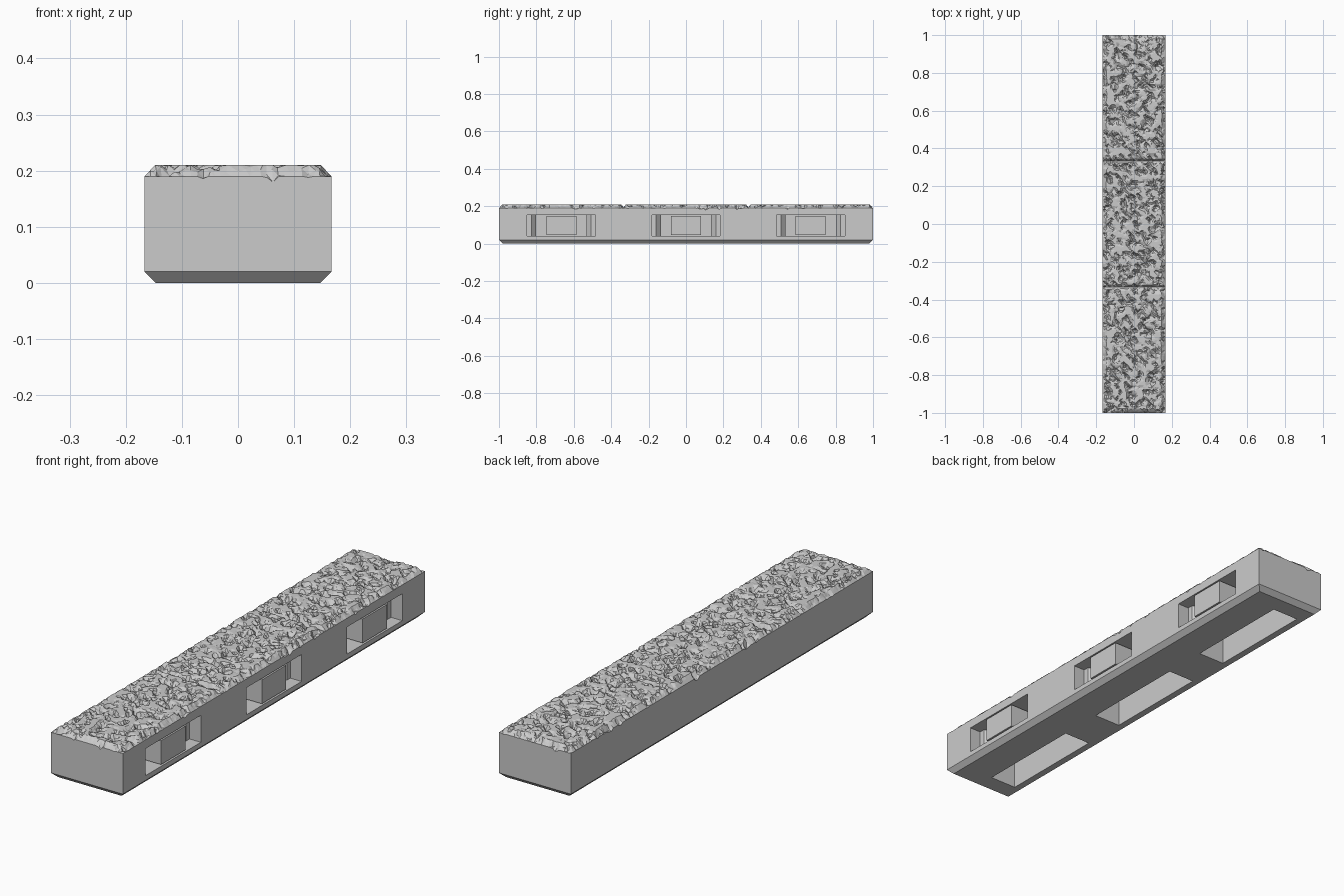
import bpy, bmesh, random
from mathutils import Vector, noise

random.seed(4)
cube = bpy.data.objects.get("Cube")
if cube:
    bpy.data.objects.remove(cube)

stone = bpy.data.materials.new("stone_grey")
stone.use_nodes = True
grey = (0.6, 0.6, 0.6, 1)
stone.diffuse_color = grey
stone.node_tree.nodes["Principled BSDF"].inputs["Base Color"].default_value = grey

HALF_W, HALF_L = 1 / 6, 1.0
TOP, RIM, CHAMFER = 0.21, 0.19, 0.02
TILE = 2 / 3
CENTRES = (-TILE, 0, TILE)


def make_object(name, bm):
    bmesh.ops.recalc_face_normals(bm, faces=bm.faces)
    mesh = bpy.data.meshes.new(name)
    bm.to_mesh(mesh)
    bm.free()
    mesh.materials.append(stone)
    ob = bpy.data.objects.new(name, mesh)
    bpy.context.collection.objects.link(ob)
    return ob


def add_prism(bm, outline, z0, z1):
    face = bm.faces.new([bm.verts.new((x, y, z0)) for x, y in outline])
    top = bmesh.ops.extrude_face_region(bm, geom=[face])["geom"]
    for v in top:
        if isinstance(v, bmesh.types.BMVert):
            v.co.z = z1


def rectangle(x0, x1, y0, y1):
    return [(x0, y0), (x1, y0), (x1, y1), (x0, y1)]


def rock_height(x, y):
    # Bevelled rim and tile joints, broken by chipped crevices
    edge = min(HALF_W - abs(x), HALF_L - abs(y))
    joint = abs(abs(y) - TILE / 2)
    z = RIM + (TOP - RIM) * min(edge / 0.019, joint / 0.014 + 0.15, 1)
    p = Vector((x, y, 0))
    streak = Vector(((x + y) * 42, (x - y) * 16, 3))
    dip = noise.noise(p * 27) * 0.022 + noise.noise(streak) * 0.024
    dip += random.uniform(-0.004, 0.006)
    if edge < 0.005:
        dip = (dip - 0.012) * 0.9
    return z - min(max(dip, 0), 0.025)


# Rough stone top, dressed sides and chamfered foot in one closed block
bm = bmesh.new()
NX, NY = 32, 192
bmesh.ops.create_grid(bm, x_segments=NX, y_segments=NY, size=1)
for v in bm.verts:
    v.co.x *= HALF_W
    v.co.y *= HALF_L
    if not v.is_boundary:
        v.co.x += random.uniform(-0.003, 0.003)
        if abs(abs(v.co.y) - TILE / 2) > 0.004:
            v.co.y += random.uniform(-0.003, 0.003)
    v.co.z = rock_height(v.co.x, v.co.y)
bmesh.ops.triangulate(bm, faces=bm.faces[:], quad_method='SHORT_EDGE')
ring = [e for e in bm.edges if e.is_boundary]
for z, inset in ((CHAMFER, 0), (0, CHAMFER)):
    geom = bmesh.ops.extrude_edge_only(bm, edges=ring)["geom"]
    ring = [g for g in geom if isinstance(g, bmesh.types.BMEdge)]
    for v in {v for e in ring for v in e.verts}:
        v.co.z = z
        v.co.x *= (HALF_W - inset) / HALF_W
        v.co.y *= (HALF_L - inset) / HALF_L
bmesh.ops.contextual_create(bm, geom=ring)
base = make_object("stone_base", bm)

# Stepped connector slots in the side, and cavities open underneath
slots, cavities = bmesh.new(), bmesh.new()
half_slot = [(0.2, 0.183), (0.114, 0.183), (0.114, 0.16), (0.088, 0.135), (-0.02, 0.135)]
for c in CENTRES:
    outline = [(x, c + y) for x, y in half_slot]
    outline += [(x, c - y) for x, y in reversed(half_slot)]
    add_prism(slots, outline, 0.04, 0.153)
    add_prism(cavities, rectangle(-0.117, 0.007, c - 0.237, c + 0.237), -0.05, 0.158)

for name, cutter_bm in (("slot_cutter", slots), ("cavity_cutter", cavities)):
    cutter = make_object(name, cutter_bm)
    cutter.hide_render = True
    mod = base.modifiers.new(name, 'BOOLEAN')
    mod.operation = 'DIFFERENCE'
    mod.solver = 'EXACT'
    mod.object = cutter
    bpy.context.view_layer.objects.active = base
    bpy.ops.object.modifier_apply(modifier=mod.name)
    bpy.data.objects.remove(cutter)

# Support block standing in the middle of each slot
for i, c in enumerate(CENTRES):
    bm = bmesh.new()
    add_prism(bm, rectangle(0.02, HALF_W, c - 0.08, c + 0.08), 0.047, 0.147)
    make_object(f"slot_support_{i + 1}", bm)
